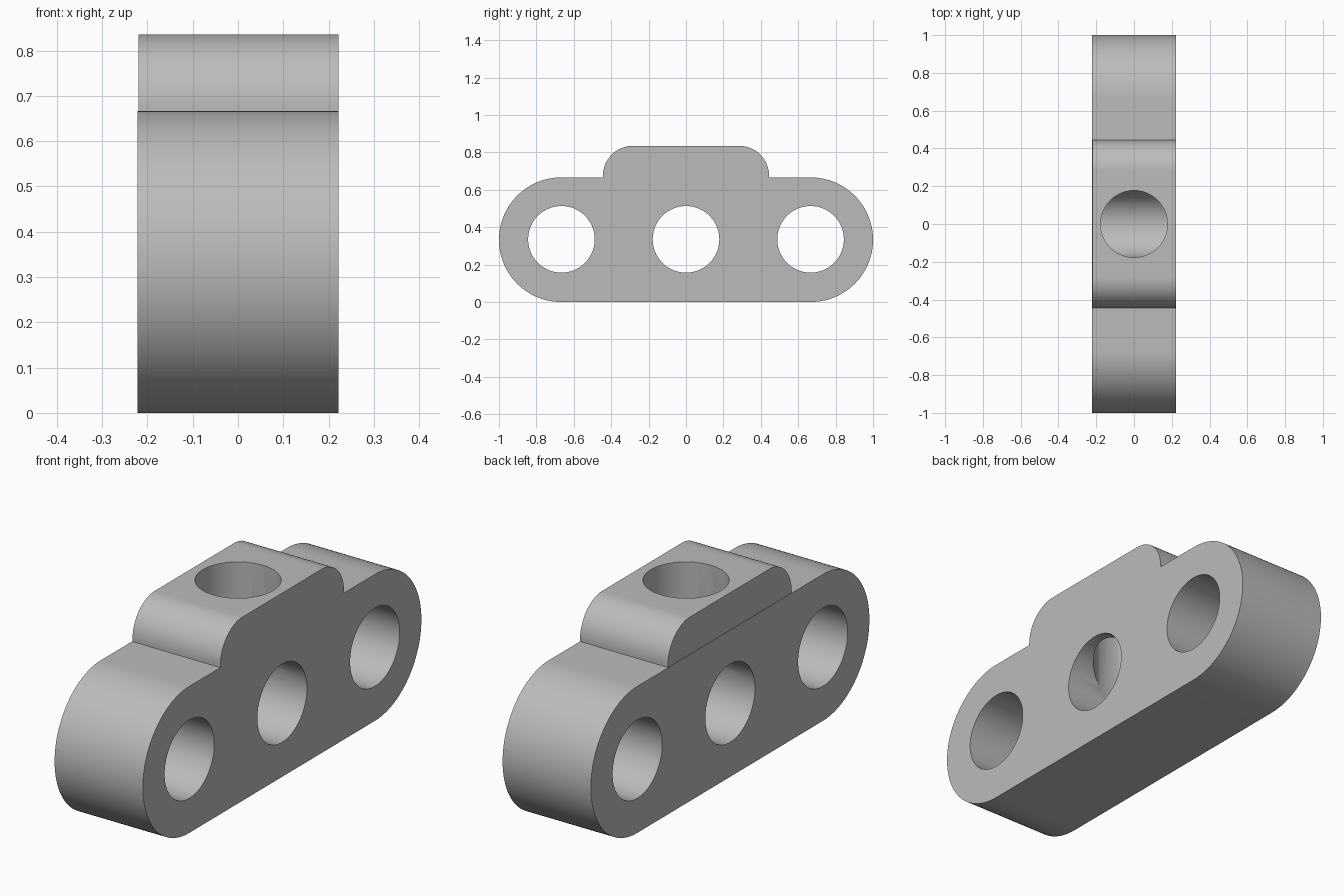
import bpy, bmesh
from math import pi, cos, sin, radians

cube = bpy.data.objects.get("Cube")
if cube:
    bpy.data.objects.remove(cube, do_unlink=True)

R = 0.333          # end radius of the bar
HOLE = 0.178       # bore radius
HALF = 0.222       # half thickness

grey = bpy.data.materials.new("plain grey")
grey.use_nodes = True
colour = (0.5, 0.5, 0.5, 1)
grey.diffuse_color = colour
grey.node_tree.nodes["Principled BSDF"].inputs["Base Color"].default_value = colour


def arc(cy, cz, r, start, end, steps):
    angles = [radians(start + (end - start) * i / steps) for i in range(steps + 1)]
    return [(cy + r * cos(a), cz + r * sin(a)) for a in angles]


def extrude_profile(name, outline, x0, x1):
    """Extrude a closed y-z outline along x."""
    bm = bmesh.new()
    face = bm.faces.new([bm.verts.new((x0, y, z)) for y, z in outline])
    new = bmesh.ops.extrude_face_region(bm, geom=[face])["geom"]
    verts = [g for g in new if isinstance(g, bmesh.types.BMVert)]
    bmesh.ops.translate(bm, verts=verts, vec=(x1 - x0, 0, 0))
    bmesh.ops.recalc_face_normals(bm, faces=bm.faces)
    mesh = bpy.data.meshes.new(name)
    bm.to_mesh(mesh)
    bm.free()
    mesh.materials.append(grey)
    obj = bpy.data.objects.new(name, mesh)
    bpy.context.collection.objects.link(obj)
    return obj


def cylinder(name, radius, depth, location, rotation=(0, 0, 0)):
    bpy.ops.mesh.primitive_cylinder_add(vertices=96, radius=radius, depth=depth,
                                        location=location, rotation=rotation)
    obj = bpy.context.object
    obj.name = name
    obj.hide_render = True
    obj.data.materials.append(grey)
    return obj


def combine(target, tool, operation):
    """Apply a boolean and discard the tool."""
    mod = target.modifiers.new("boolean", "BOOLEAN")
    mod.operation, mod.solver, mod.object = operation, "EXACT", tool
    bpy.context.view_layer.objects.active = target
    bpy.ops.object.modifier_apply(modifier=mod.name)
    bpy.data.objects.remove(tool, do_unlink=True)


# Round-ended bar
block = extrude_profile("link_block",
                        arc(2 * R + 0.001, R, R, -90, 90, 64)
                        + arc(-2 * R - 0.001, R, R, 90, 270, 64), -HALF, HALF)

# Raised boss with rounded shoulders, flush on one side
boss = extrude_profile("boss",
                       [(-0.444, 0.56), (0.444, 0.56)]
                       + arc(0.284, 0.675, 0.16, 0, 90, 32)
                       + arc(-0.284, 0.675, 0.16, 90, 180, 32), -HALF + 0.002, HALF)
combine(block, boss, "UNION")

# Three cross bores and one vertical bore meeting the middle one
for y in (-2 * R, 0, 2 * R):
    combine(block, cylinder("bore_cutter", HOLE, 1, (0, y, 0.335), (0, pi / 2, 0)),
            "DIFFERENCE")
combine(block, cylinder("top_bore_cutter", HOLE - 0.001, 0.6, (0, 0, 0.635)), "DIFFERENCE")

# Smooth rounds, crisp edges
bpy.ops.object.select_all(action="DESELECT")
block.select_set(True)
bpy.context.view_layer.objects.active = block
bpy.ops.object.shade_smooth_by_angle(angle=radians(25))
